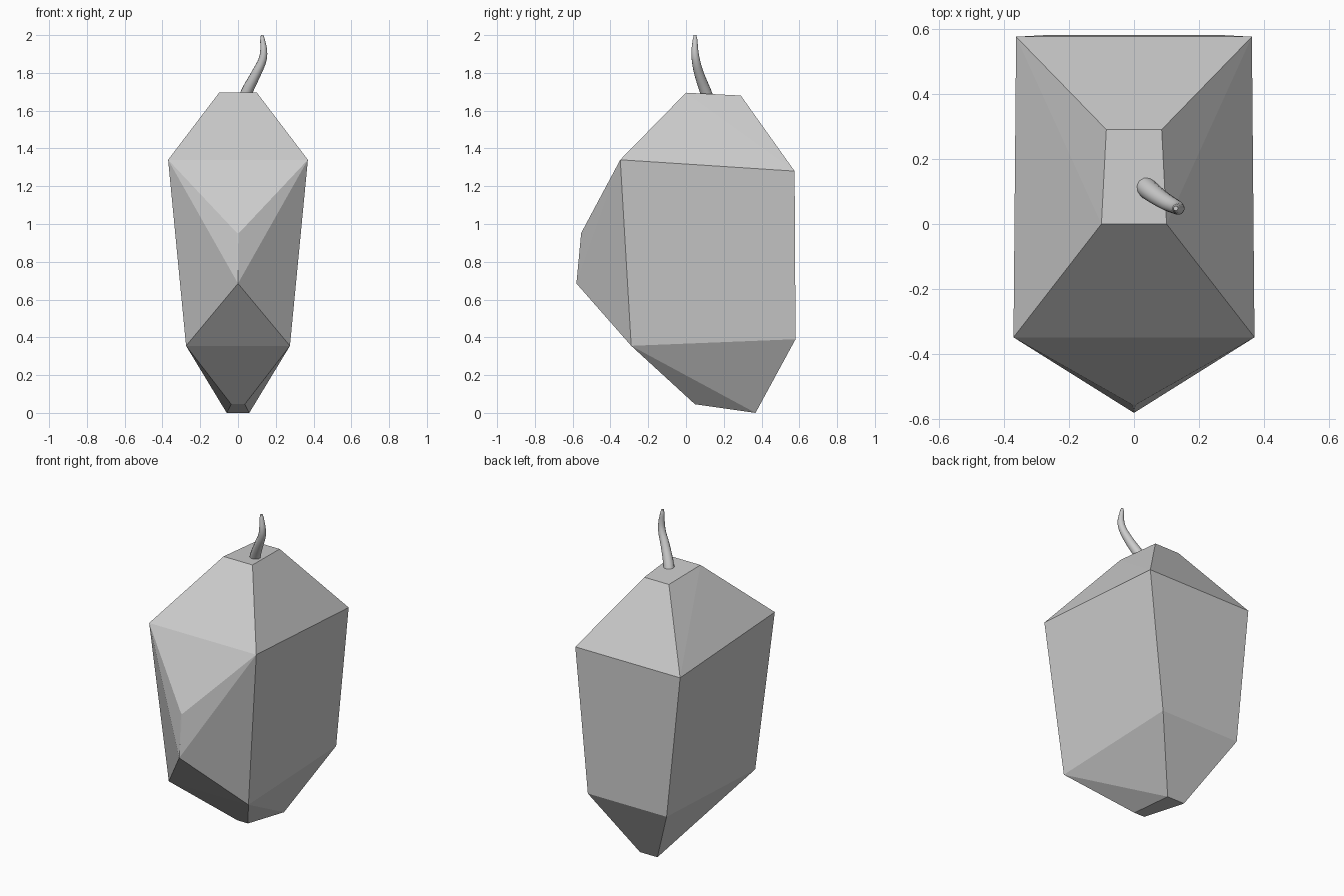
import bpy, bmesh

if "Cube" in bpy.data.objects:
    bpy.data.objects.remove(bpy.data.objects["Cube"])

# Faceted body: half-profile corners (x, y, z), mirrored across x and hulled
corners = [
    (0.10, 0.0, 1.695), (0.085, 0.29, 1.68),        # small top facet
    (0.37, -0.348, 1.34), (0.362, 0.575, 1.28),     # upper shoulder
    (0.005, -0.555, 0.952), (0.0, -0.58, 0.685),    # front ridge
    (0.275, -0.29, 0.355), (0.272, 0.58, 0.39),     # lower shoulder
    (0.036, 0.047, 0.046), (0.06, 0.368, 0.0),      # bottom facet
]
points = {(s * x, y, z) for x, y, z in corners for s in (1, -1)}
bm = bmesh.new()
for p in sorted(points):
    bm.verts.new(p)
bmesh.ops.convex_hull(bm, input=bm.verts[:])
bmesh.ops.dissolve_limit(bm, angle_limit=0.03, verts=bm.verts[:], edges=bm.edges[:])
bmesh.ops.recalc_face_normals(bm, faces=bm.faces[:])
mesh = bpy.data.meshes.new("faceted_body")
bm.to_mesh(mesh)
bm.free()
bpy.context.collection.objects.link(bpy.data.objects.new("faceted_body", mesh))

# Curved tapering stem: x, y, z, radius
path = [
    (0.032, 0.118, 1.66, 0.032), (0.047, 0.104, 1.70, 0.031),
    (0.098, 0.068, 1.80, 0.026), (0.130, 0.052, 1.87, 0.022),
    (0.136, 0.047, 1.915, 0.019), (0.130, 0.048, 1.975, 0.013),
    (0.128, 0.048, 2.0, 0.007),
]
curve = bpy.data.curves.new("stem", "CURVE")
curve.dimensions = "3D"
curve.bevel_depth = 1.0
curve.bevel_resolution = 4
curve.resolution_u = 4
curve.use_fill_caps = True
spline = curve.splines.new("BEZIER")
spline.bezier_points.add(len(path) - 1)
for bp, (x, y, z, r) in zip(spline.bezier_points, path):
    bp.co = (x, y, z)
    bp.radius = r
    bp.handle_left_type = bp.handle_right_type = "AUTO"
stem = bpy.data.objects.new("stem", curve)
bpy.context.collection.objects.link(stem)
bpy.context.view_layer.objects.active = stem
stem.select_set(True)
bpy.ops.object.convert(target="MESH")
bpy.ops.object.shade_smooth_by_angle()
